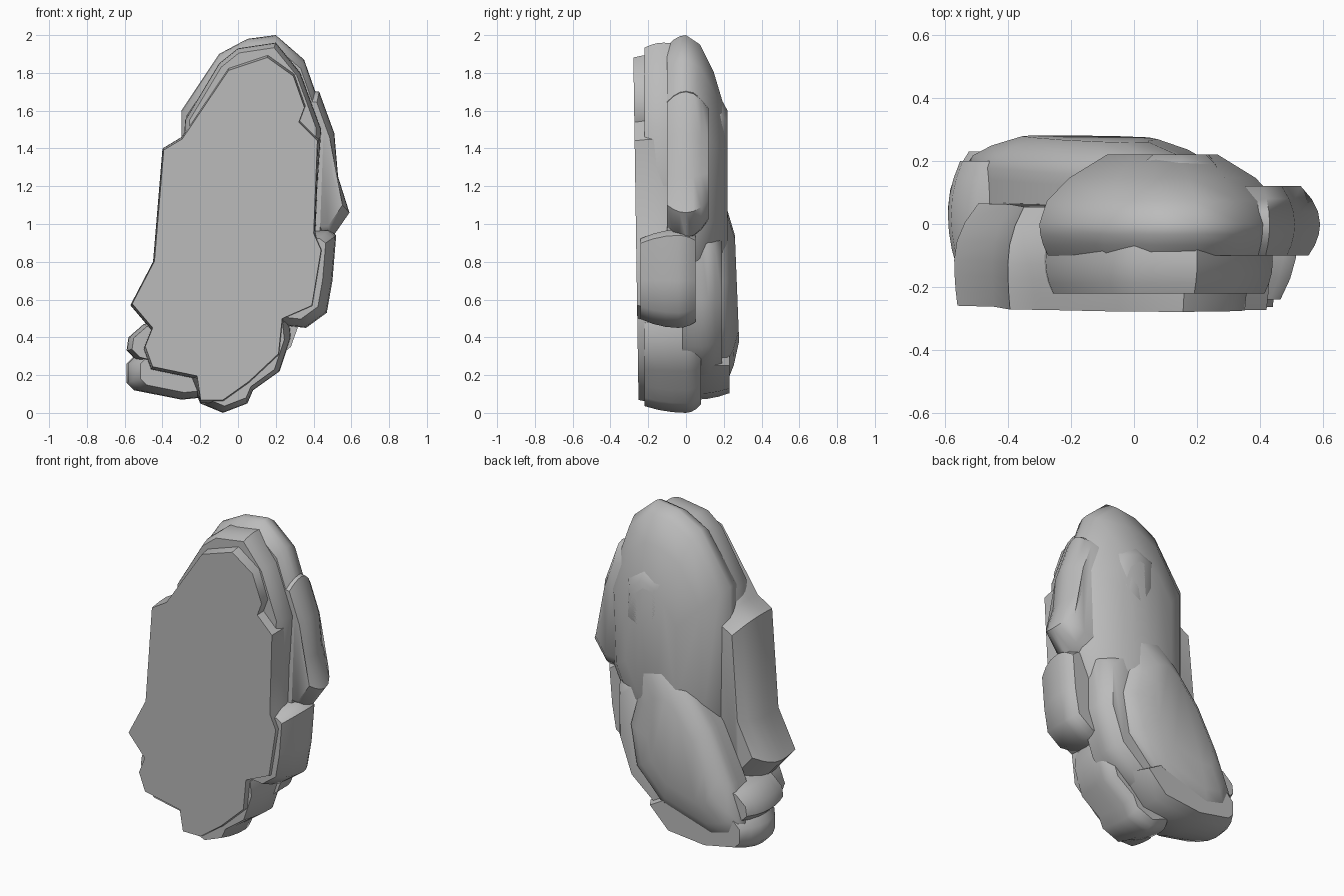
import bpy, bmesh

cube = bpy.data.objects.get("Cube")
if cube:
    bpy.data.objects.remove(cube, do_unlink=True)

stone = bpy.data.materials.new("grey stone")
stone.use_nodes = True
grey = (0.5, 0.5, 0.5, 1)
stone.diffuse_color = grey
stone.node_tree.nodes["Principled BSDF"].inputs["Base Color"].default_value = grey


def section(front, widest, back, front_taper, back_taper, steps=3):
    """Depths and scales of a rounded cross-section, from front to back."""
    rings = []
    for step in range(-steps, steps + 1):
        t = abs(step) / steps
        end, taper = (front, front_taper) if step < 0 else (back, back_taper)
        rings.append((widest + (end - widest) * t, 1 - (1 - taper) * t * t))
    return rings


def chunk(name, outline, rings, lean=0.0):
    """Loft an (x, z) outline through the rings of a section; lean shifts depth with height."""
    bm = bmesh.new()
    count = len(outline)
    xs, zs = zip(*outline)
    middle_x = (min(xs) + max(xs)) / 2
    middle_z = (min(zs) + max(zs)) / 2
    loops = []
    for depth, scale in rings:
        loop = []
        for x, z in outline:
            height = (z - middle_z) * scale
            loop.append(bm.verts.new((middle_x + (x - middle_x) * scale,
                                      depth + lean * height,
                                      middle_z + height)))
        loops.append(loop)
    for near, far in zip(loops, loops[1:]):
        for i in range(count):
            j = (i + 1) % count
            bm.faces.new((near[i], near[j], far[j], far[i]))
    caps = [bm.faces.new(loops[0][::-1]), bm.faces.new(loops[-1])]
    bmesh.ops.triangulate(bm, faces=caps)
    bmesh.ops.recalc_face_normals(bm, faces=bm.faces)
    mesh = bpy.data.meshes.new(name)
    bm.to_mesh(mesh)
    bm.free()
    mesh.materials.append(stone)
    rock = bpy.data.objects.new(name, mesh)
    bpy.context.collection.objects.link(rock)
    bpy.ops.object.select_all(action='DESELECT')
    rock.select_set(True)
    bpy.context.view_layer.objects.active = rock
    bpy.ops.object.shade_smooth_by_angle(angle=0.8)


# Flat front slab with a ragged edge
chunk("front_slab",
      [(.16, 1.9), (.3, 1.8), (.36, 1.63), (.33, 1.55), (.43, 1.45), (.41, .95), (.45, .86),
       (.4, .56), (.24, .49), (.22, .3), (.06, .15), (-.08, .05), (-.2, .05), (-.22, .18),
       (-.46, .23), (-.5, .34), (-.46, .44), (-.57, .57), (-.45, .8), (-.4, 1.4),
       (-.3, 1.46), (-.05, 1.83)],
      section(front=-.265, widest=-.12, back=.06, front_taper=.98, back_taper=.85),
      lean=-.015)

# Rim between the slab and the core
chunk("top_rim",
      [(.2, 1.96), (0, 1.93), (-.1, 1.85), (-.28, 1.55), (-.3, 1.2), (.42, 1.2), (.44, 1.5),
       (.33, 1.8)],
      section(front=-.22, widest=-.12, back=0, front_taper=.93, back_taper=.95))

# Tall rounded core behind the slab
chunk("core",
      [(.2, 2), (.05, 1.98), (-.1, 1.9), (-.3, 1.6), (-.3, .6), (0, .4), (.3, .6),
       (.46, .95), (.48, 1.5), (.35, 1.87)],
      section(front=-.1, widest=0, back=.22, front_taper=.93, back_taper=.45))

# Pointed wing on the left flank
chunk("side_wing",
      [(.1, 1.75), (.43, 1.7), (.51, 1.48), (.53, 1.25), (.59, 1.06), (.5, .93), (.1, .9)],
      section(front=-.1, widest=0, back=.12, front_taper=.85, back_taper=.75))

# Knob high on the back
chunk("back_knob",
      [(.15, 1.7), (0, 1.65), (0, 1.4), (.1, 1.2), (.3, 1.3), (.28, 1.6)],
      section(front=.06, widest=.13, back=.22, front_taper=1, back_taper=.6))

# Block on the left flank
chunk("flank_block",
      [(-.1, .95), (.48, .97), (.52, .94), (.5, .7), (.47, .53), (.36, .45), (-.1, .5)],
      section(front=-.24, widest=-.04, back=.05, front_taper=.82, back_taper=.88))

# Foot block that reaches the ground
chunk("foot_block",
      [(.27, .5), (.28, .4), (.22, .22), (.08, .12), (.05, .05), (-.08, 0), (-.2, .05),
       (-.3, .3), (-.1, .6)],
      section(front=-.22, widest=0, back=.08, front_taper=.88, back_taper=.85))

# Rounded lumps low on the right
chunk("low_lump",
      [(-.2, .45), (-.5, .35), (-.59, .26), (-.59, .16), (-.55, .12), (-.3, .07), (0, .1),
       (.15, .25)],
      section(front=-.12, widest=.05, back=.23, front_taper=.8, back_taper=.82))
chunk("side_knob",
      [(-.2, .55), (-.5, .47), (-.58, .4), (-.59, .33), (-.54, .28), (-.2, .2)],
      section(front=-.14, widest=.03, back=.2, front_taper=.85, back_taper=.8))

# Shelf and slanted plate on the back
chunk("back_shelf",
      [(.25, 1), (.37, .9), (.37, .6), (.28, .35), (.1, .2), (-.2, .15), (-.4, .3), (-.3, .6),
       (-.1, 1)],
      section(front=-.02, widest=.08, back=.19, front_taper=1, back_taper=.85))
chunk("back_plate",
      [(.2, 1.13), (.05, 1.17), (-.1, 1.05), (-.3, .8), (-.45, .5), (-.53, .28), (-.48, .18),
       (-.35, .15), (0, .25), (.2, .45), (.25, .7), (.2, .9)],
      section(front=.06, widest=.17, back=.27, front_taper=1, back_taper=.55),
      lean=-.04)
